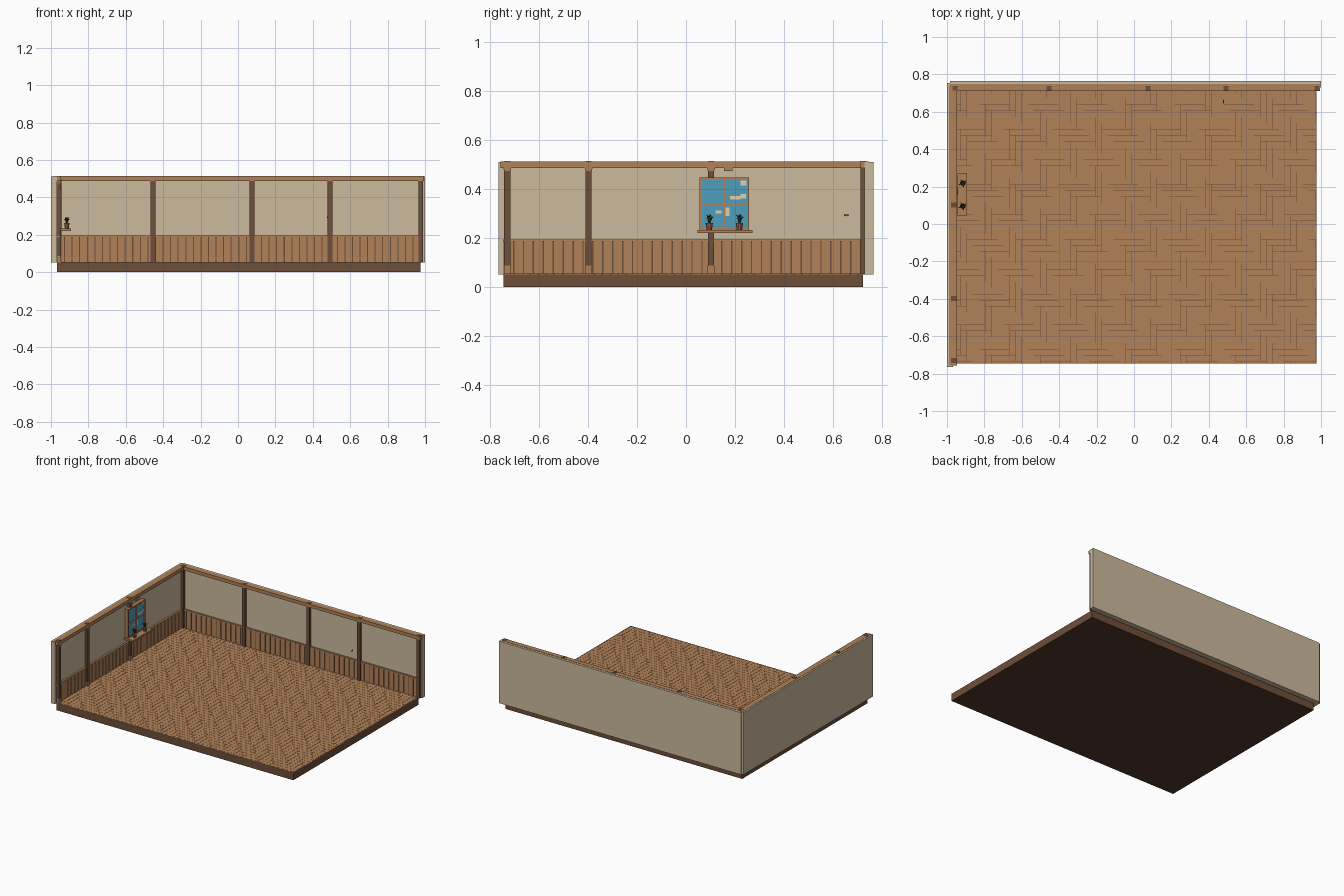
import bpy, bmesh, math
from mathutils import Vector

if "Cube" in bpy.data.objects:
    bpy.data.objects.remove(bpy.data.objects["Cube"])


def mat(name, r, g, b):
    m = bpy.data.materials.new(name)
    lin = lambda c: ((c / 255 + 0.055) / 1.055) ** 2.4 if c > 10 else c / 3294
    m.diffuse_color = (lin(r), lin(g), lin(b), 1)
    m.use_nodes = True
    m.node_tree.nodes["Principled BSDF"].inputs["Base Color"].default_value = m.diffuse_color
    return m


WOOD = mat("light wood", 176, 129, 88)
DARK = mat("dark wood", 109, 78, 58)
UNDER = mat("underside brown", 82, 57, 42)
PLASTER = mat("cream plaster", 204, 187, 158)
GLASS = mat("sky blue glass", 80, 158, 188)
PALE = mat("pale window detail", 226, 208, 176)
CLAY = mat("terracotta", 170, 105, 70)
LEAF = mat("dark leaf", 62, 64, 44)


def finish(name, bm, material):
    bmesh.ops.recalc_face_normals(bm, faces=bm.faces)
    me = bpy.data.meshes.new(name)
    bm.to_mesh(me)
    bm.free()
    me.materials.append(material)
    ob = bpy.data.objects.new(name, me)
    bpy.context.collection.objects.link(ob)
    return ob


def boxes(name, material, items):
    """One object made of boxes given as (x0, x1, y0, y1, z0, z1)."""
    bm = bmesh.new()
    for x0, x1, y0, y1, z0, z1 in items:
        vs = bmesh.ops.create_cube(bm, size=1)["verts"]
        for v in vs:
            v.co = Vector((x0 + (v.co.x + .5) * (x1 - x0),
                           y0 + (v.co.y + .5) * (y1 - y0),
                           z0 + (v.co.z + .5) * (z1 - z0)))
    return finish(name, bm, material)


# Floor slab
FX0, FX1, FY0, FY1 = -0.968, 0.976, -0.745, 0.724
slab = boxes("floor_base", DARK, [(FX0, FX1, FY0, FY1, 0, 0.052)])
slab.data.materials.append(UNDER)
for p in slab.data.polygons:
    if p.normal.z < -0.5:
        p.material_index = 1

# Herringbone parquet, clipped to the slab
W = 0.03267
L = 4 * W
GAP = 0.0007
planks = []


def plank(x, y, w, h):
    a, b = max(x + GAP, FX0), min(x + w - GAP, FX1)
    c, d = max(y + GAP, FY0), min(y + h - GAP, FY1)
    if b - a > 0.002 and d - c > 0.002:
        planks.append((a, b, c, d, 0.051, 0.055))


for j in range(-20, 45):
    for k in range(-10, 14):
        plank(-0.861 + (8 * k - j) * W, -0.375 + j * W, L, W)
for c in range(-10, 62):
    for k in range(-8, 16):
        plank(-0.861 + c * W, -0.375 + (4 - c + 8 * k) * W, W, L)
boxes("herringbone_planks", WOOD, planks)

# Plaster walls
boxes("back_wall", PLASTER, [(-0.985, 1.0, 0.73, 0.765, 0.052, 0.511)])
boxes("left_wall", PLASTER, [(-1.0, -0.968, -0.765, 0.755, 0.052, 0.511)])

# Wainscot backing, boards and rails
Z0, ZW = 0.053, 0.188
boxes("back_wainscot_backing", DARK, [(-0.968, 0.985, 0.726, 0.733, Z0, ZW)])
boxes("left_wainscot_backing", DARK, [(-0.97, -0.964, -0.745, 0.73, Z0, ZW)])
P = 0.0405
boxes("back_wainscot_boards", WOOD,
      [(-0.965 + i * P, -0.965 + i * P + 0.035, 0.721, 0.73, Z0, ZW) for i in range(48)])
boxes("left_wainscot_boards", WOOD,
      [(-0.968, -0.959, -0.742 + i * P, -0.742 + i * P + 0.035, Z0, ZW) for i in range(36)])
boxes("wainscot_rails", WOOD,
      [(-0.965, 0.985, 0.717, 0.735, 0.185, 0.195),
       (-0.972, -0.954, -0.748, 0.725, 0.185, 0.195)])

# Timber posts, their tops showing through the beams
BX = (-0.958, -0.455, 0.075, 0.491, 0.977)
LY = (-0.73, -0.398, 0.102)
boxes("back_posts", DARK,
      [(x - 0.013, x + 0.013, 0.713, 0.738, Z0, 0.515) for x in BX])
boxes("left_posts", DARK,
      [(-0.978, -0.950, y - 0.013, y + 0.013, Z0, 0.515) for y in LY])

# Top beams
boxes("back_beam", WOOD, [(-0.985, 0.995, 0.712, 0.748, 0.488, 0.513)])
boxes("left_beam", WOOD, [(-0.988, -0.947, -0.757, 0.74, 0.487, 0.513)])

# Tapered caps and foot blocks on the left posts
bm = bmesh.new()
for y in LY:
    prof = [(y - 0.017, 0.489), (y + 0.017, 0.489), (y + 0.013, 0.474), (y - 0.013, 0.474)]
    f = bm.faces.new([bm.verts.new((-0.975, a, b)) for a, b in prof])
    r = bmesh.ops.extrude_face_region(bm, geom=[f])
    bmesh.ops.translate(bm, vec=(0.028, 0, 0),
                        verts=[v for v in r["geom"] if isinstance(v, bmesh.types.BMVert)])
finish("post_caps", bm, WOOD)
boxes("post_foot_blocks", WOOD,
      [(-0.972, -0.947, y - 0.014, y + 0.014, 0.055, 0.087) for y in LY])
boxes("beam_peg", WOOD, [(-0.972, -0.943, 0.155, 0.19, 0.474, 0.495)])

# Window: glass, pale plates, frame bars and sill
boxes("window_glass", GLASS, [(-0.968, -0.946, 0.062, 0.254, 0.235, 0.443)])
boxes("window_pale_details", PALE,
      [(-0.948, -0.9448, a, b, c, d) for a, b, c, d in
       [(0.222, 0.247, 0.415, 0.436), (0.18, 0.222, 0.358, 0.372),
        (0.222, 0.246, 0.362, 0.380), (0.162, 0.178, 0.29, 0.325),
        (0.12, 0.145, 0.30, 0.312)]])
boxes("window_frame", WOOD,
      [(-0.968, -0.940, 0.056, 0.064, 0.233, 0.447), (-0.968, -0.940, 0.250, 0.258, 0.233, 0.447),
       (-0.968, -0.940, 0.056, 0.258, 0.438, 0.447), (-0.968, -0.940, 0.056, 0.258, 0.233, 0.241),
       (-0.968, -0.942, 0.153, 0.160, 0.233, 0.447), (-0.968, -0.942, 0.056, 0.258, 0.331, 0.339)])
boxes("window_sill", WOOD, [(-0.968, -0.893, 0.046, 0.272, 0.221, 0.234)])

# Potted plants on the sill
for i, y in enumerate((0.095, 0.218)):
    bm = bmesh.new()
    r = bmesh.ops.create_cone(bm, cap_ends=True, segments=10, radius1=0.011,
                              radius2=0.015, depth=0.028)
    bmesh.ops.translate(bm, verts=r["verts"], vec=(-0.915, y, 0.248))
    finish(f"flower_pot_{i + 1}", bm, CLAY)
    bm = bmesh.new()
    for k in range(9):
        a = k * math.tau / 9
        d, s = Vector((math.cos(a), math.sin(a), 0)), Vector((-math.sin(a), math.cos(a), 0))
        o = Vector((-0.915, y, 0.258))
        reach = 0.024 if k % 2 else 0.016
        tall = 0.030 if k % 2 else 0.038
        rows = [(0.002, 0, 0.001), (reach * .5, tall * .8, 0.004), (reach, tall, 0.0005)]
        vs = [(bm.verts.new(o + d * q + s * w + Vector((0, 0, z))),
               bm.verts.new(o + d * q - s * w + Vector((0, 0, z)))) for q, z, w in rows]
        for (a0, a1), (b0, b1) in zip(vs, vs[1:]):
            bm.faces.new((a0, a1, b1, b0))
    finish(f"plant_leaves_{i + 1}", bm, LEAF)

# Small oval knob in front of the back wall
bm = bmesh.new()
bmesh.ops.create_uvsphere(bm, u_segments=10, v_segments=6, radius=1)
for v in bm.verts:
    v.co = Vector((0.478 + v.co.x * 0.003, 0.655 + v.co.y * 0.011, 0.294 + v.co.z * 0.005))
finish("oval_knob", bm, WOOD)
